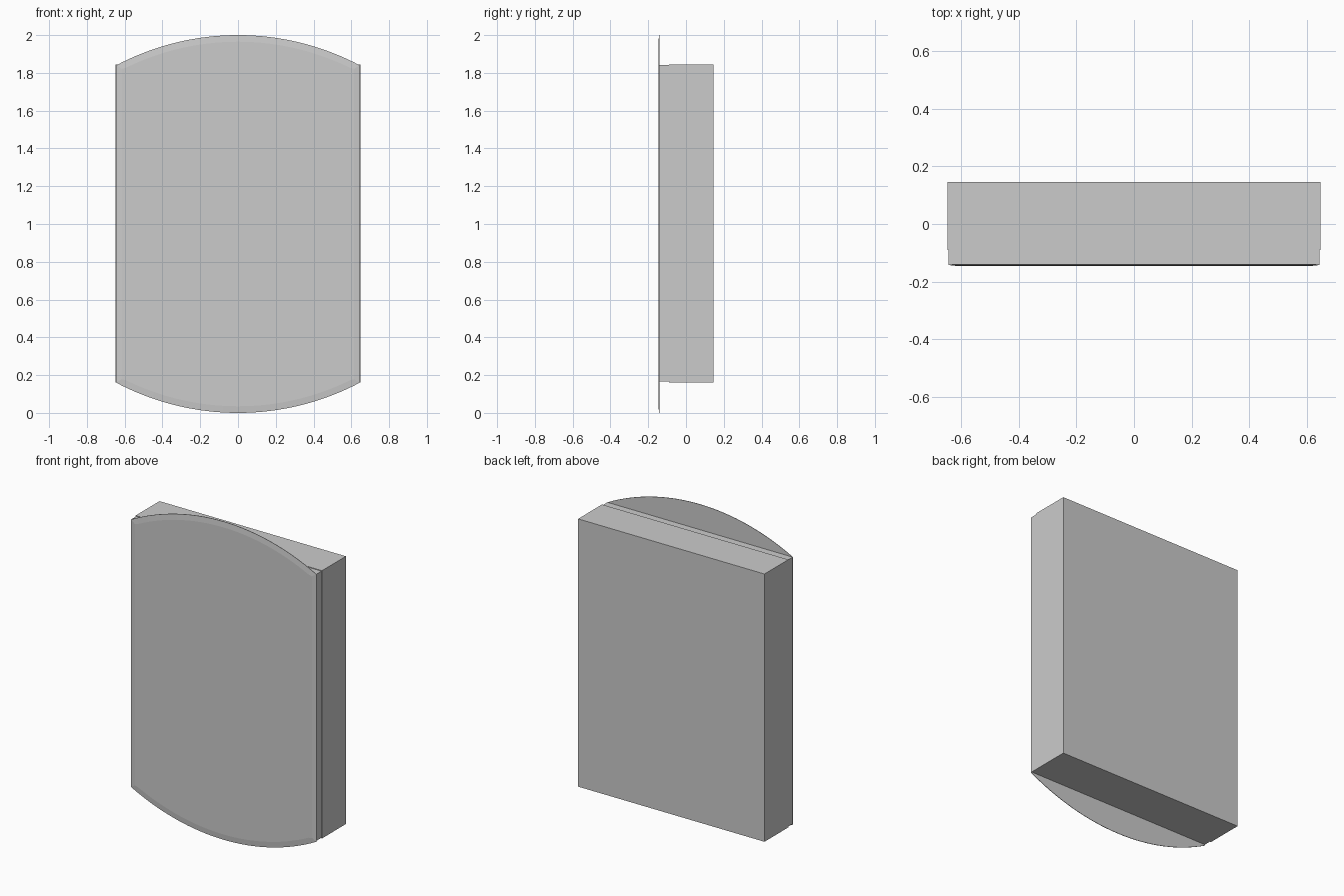
import bpy, bmesh, math

if "Cube" in bpy.data.objects:
    bpy.data.objects.remove(bpy.data.objects["Cube"])

HALF_W = 0.645          # half width of door and mirror
LOW, HIGH = 0.16, 1.84  # straight side range of the mirror


def box(name, half_x, y0, y1, z0, z1):
    bpy.ops.mesh.primitive_cube_add(size=1, location=(0, (y0 + y1) / 2, (z0 + z1) / 2))
    ob = bpy.context.object
    ob.name = name
    ob.scale = (2 * half_x, y1 - y0, z1 - z0)
    bpy.ops.object.transform_apply(location=False, rotation=False, scale=True)
    return ob


def arc(rise, steps=32):
    """Points (x, height) of a shallow arc, left to right."""
    r = (HALF_W ** 2 + rise ** 2) / (2 * rise)
    half = math.asin(HALF_W / r)
    angles = [-half + 2 * half * i / steps for i in range(steps + 1)]
    return [(r * math.sin(a), r * math.cos(a) - r + rise) for a in angles]


# Cabinet body and slightly smaller door frame
box("cabinet_body", 0.648, -0.091, 0.146, 0.162, 1.845)
box("door_frame", HALF_W - 0.001, -0.140, -0.091, 0.165, 1.841)

# Mirror with arched top and bottom
outline = [(x, LOW - h) for x, h in arc(LOW)]
outline += [(x, HIGH + h) for x, h in reversed(arc(2 - HIGH))]
bm = bmesh.new()
front = bm.faces.new([bm.verts.new((x, -0.1425, z)) for x, z in outline])
back = bmesh.ops.extrude_face_region(bm, geom=[front], use_keep_orig=True)
for v in back["geom"]:
    if isinstance(v, bmesh.types.BMVert):
        v.co.y = -0.1395
bmesh.ops.recalc_face_normals(bm, faces=bm.faces)

# Shallow bevel around the mirror face
bmesh.ops.inset_individual(bm, faces=[front], thickness=0.035)
for v in front.verts:
    v.co.y = -0.146
bmesh.ops.recalc_face_normals(bm, faces=bm.faces)
mesh = bpy.data.meshes.new("mirror_panel")
bm.to_mesh(mesh)
bm.free()
mirror = bpy.data.objects.new("mirror_panel", mesh)
bpy.context.collection.objects.link(mirror)
